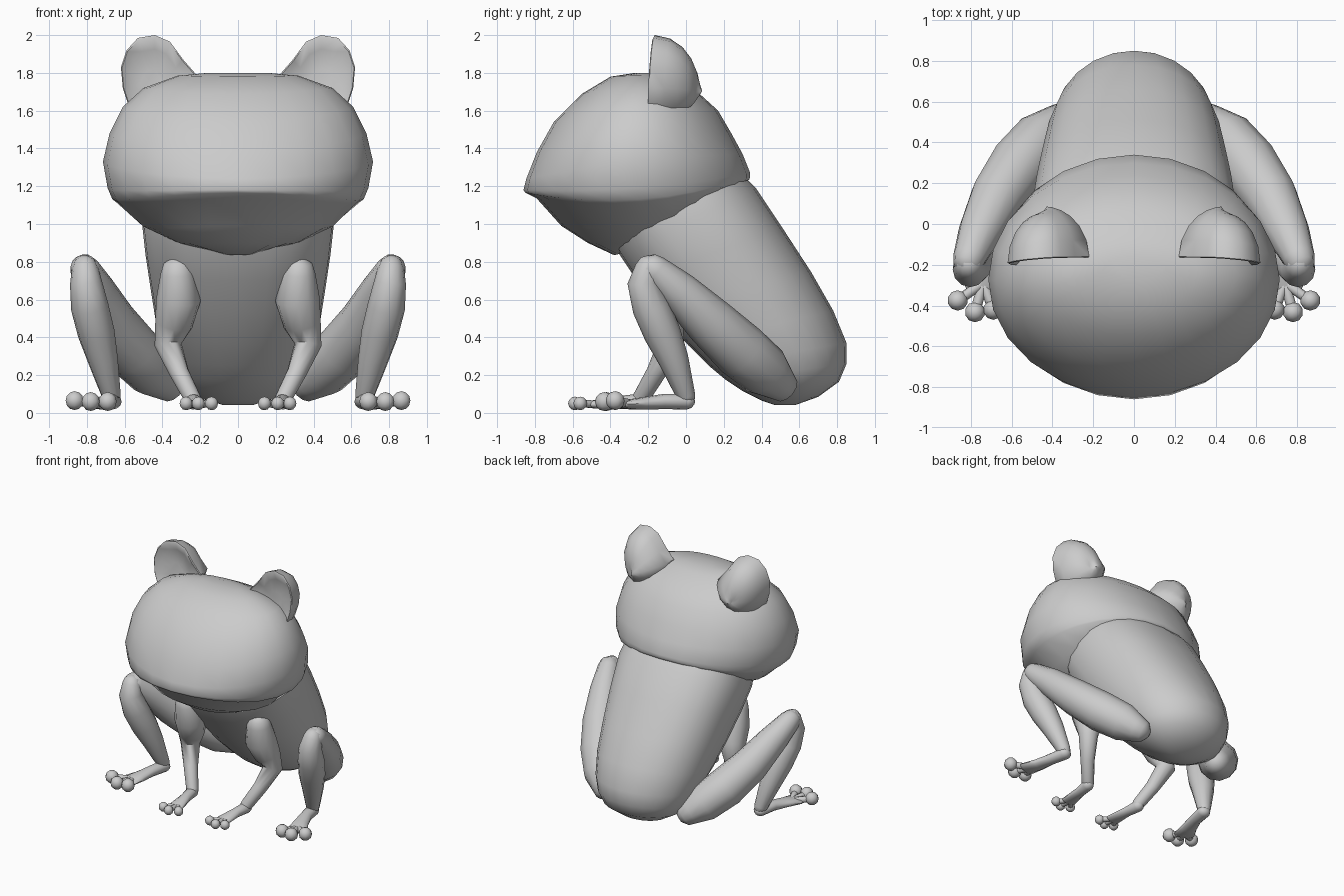
import bpy, bmesh
from math import sin, cos, pi, radians
from mathutils import Vector


def finish(name, bm, mirror=False, angle=45):
    bmesh.ops.recalc_face_normals(bm, faces=bm.faces)
    me = bpy.data.meshes.new(name)
    bm.to_mesh(me)
    bm.free()
    ob = bpy.data.objects.new(name, me)
    bpy.context.collection.objects.link(ob)
    bpy.ops.object.select_all(action='DESELECT')
    ob.select_set(True)
    bpy.context.view_layer.objects.active = ob
    bpy.ops.object.shade_smooth_by_angle(angle=radians(angle))
    if mirror:
        ob.modifiers.new("Mirror", 'MIRROR').use_mirror_merge = False
    return ob


def loft(bm, rings):
    """Skin a list of point rings and close both ends."""
    loops = [[bm.verts.new(p) for p in r] for r in rings]
    n = len(loops[0])
    for a, b in zip(loops, loops[1:]):
        for i in range(n):
            bm.faces.new((a[i], a[(i + 1) % n], b[(i + 1) % n], b[i]))
    bm.faces.new(loops[0])
    bm.faces.new(loops[-1])


def spow(v, e):
    return abs(v) ** e * (1 if v >= 0 else -1)


def tilted_ring(yf, zf, yb, zb, hw, zs=None, e=1.0, n=24):
    """Oval from a front point to a back point, with half width and side height."""
    ym, zm = (yf + yb) / 2, (zf + zb) / 2
    zs = zm if zs is None else zs
    pts = []
    for i in range(n):
        t = 2 * pi * i / n
        c, s = spow(cos(t), e), spow(sin(t), e)
        pts.append((hw * s, ym + (yf - ym) * c,
                    zm + (zf - zm) * c + (zs - zm) * sin(t) ** 2))
    return pts


def tube(bm, path, n=12):
    """Limb along (x, y, z, side radius, up radius) points with rounded ends."""
    P = [Vector(p[:3]) for p in path]
    R = [(p[3], p[-1]) for p in path]

    def cap(p, q, r, k):
        return p + (p - q).normalized() * min(r) * k, [v * (1 - k * k) ** 0.5 for v in r]
    sections = ([cap(P[0], P[1], R[0], k) for k in (0.95, 0.6)] + list(zip(P, R))
                + [cap(P[-1], P[-2], R[-1], k) for k in (0.6, 0.95)])
    rings = []
    for i, (p, r) in enumerate(sections):
        t = (sections[min(i + 1, len(sections) - 1)][0] - sections[max(i - 1, 0)][0]).normalized()
        side = Vector((1, 0, 0))
        side = (side - t * side.dot(t)).normalized()
        up = t.cross(side)
        rings.append([p + side * r[0] * cos(2 * pi * j / n) + up * r[1] * sin(2 * pi * j / n)
                      for j in range(n)])
    loft(bm, rings)


def limb(name, *paths):
    bm = bmesh.new()
    for p in paths:
        tube(bm, p)
    return finish(name, bm, True, 60)


def toes(name, root, tips, r, thin):
    """Thin toes fanning out to round pads."""
    bm = bmesh.new()
    for t in tips:
        tube(bm, [(*root, thin), (*t, thin)], 8)
        b = bmesh.ops.create_uvsphere(bm, u_segments=10, v_segments=6, radius=r)
        bmesh.ops.translate(bm, verts=b['verts'], vec=t)
    return finish(name, bm, True, 60)


# Head with a lip edge and tapered lower jaw
bm = bmesh.new()
loft(bm, [tilted_ring(*r) for r in [
    (-0.27, 1.80, -0.16, 1.80, 0.16, 1.80),
    (-0.40, 1.78, -0.08, 1.775, 0.32, 1.785),
    (-0.55, 1.69, 0.06, 1.70, 0.50, 1.72),
    (-0.70, 1.54, 0.17, 1.60, 0.61, 1.62),
    (-0.79, 1.38, 0.24, 1.48, 0.68, 1.48),
    (-0.845, 1.24, 0.30, 1.37, 0.715, 1.33),
    (-0.86, 1.18, 0.34, 1.27, 0.69, 1.19),
    (-0.85, 1.165, 0.34, 1.25, 0.665, 1.13),
    (-0.79, 1.135, 0.335, 1.235, 0.65, 1.12),
    (-0.66, 0.99, 0.29, 1.21, 0.52, 1.01),
    (-0.52, 0.90, 0.19, 1.14, 0.36, 0.94),
    (-0.38, 0.835, -0.05, 0.98, 0.14, 0.89)]])
finish("head", bm, angle=50)

# Body: slanted pear-shaped torso
bm = bmesh.new()
loft(bm, [tilted_ring(*r[:5], e=r[5]) for r in [
    (-0.40, 0.95, 0.30, 1.26, 0.50, 0.85),
    (-0.36, 0.85, 0.37, 1.19, 0.51, 0.85),
    (-0.26, 0.70, 0.51, 0.98, 0.49, 0.85),
    (-0.14, 0.53, 0.66, 0.75, 0.46, 0.88),
    (0.01, 0.36, 0.78, 0.54, 0.43, 0.93),
    (0.12, 0.25, 0.85, 0.37, 0.395, 1.0),
    (0.21, 0.175, 0.85, 0.26, 0.355, 1.0),
    (0.30, 0.115, 0.81, 0.165, 0.30, 1.0),
    (0.40, 0.065, 0.70, 0.085, 0.19, 1.0),
    (0.47, 0.042, 0.58, 0.042, 0.08, 1.0)]])
finish("body", bm, angle=60)

# Eyes: domes behind a slightly dished flat front
outline = [(0.22, 1.79), (0.29, 1.87), (0.36, 1.965), (0.44, 2.0), (0.53, 1.985),
           (0.59, 1.92), (0.62, 1.83), (0.61, 1.72), (0.57, 1.60), (0.46, 1.54),
           (0.34, 1.58), (0.25, 1.68)]
dish = [(0.04, 0.4), (0.03, 0.75), (0.0, 0.97)]
dome = [(0.25 * sin(radians(a)), cos(radians(a))) for a in (1, 20, 38, 54, 68, 80, 87)]
bm = bmesh.new()
loft(bm, [[(0.44 + (x - 0.44) * s, d - 0.18 - (x - 0.42) * 0.08 - (1.8 - z) * 0.06 * s,
            1.70 + (z - 1.70) * s) for x, z in outline] for d, s in dish + dome])
finish("eyes", bm, True, 55)

# Folded hind legs: thigh, shin and flat foot
limb("hind_legs",
     [(0.38, 0.49, 0.16, 0.10), (0.45, 0.42, 0.22, 0.14), (0.56, 0.29, 0.33, 0.15),
      (0.67, 0.13, 0.48, 0.135), (0.755, -0.04, 0.645, 0.108), (0.81, -0.17, 0.76, 0.08)],
     [(0.81, -0.20, 0.765, 0.07), (0.805, -0.225, 0.69, 0.085), (0.785, -0.185, 0.56, 0.10),
      (0.75, -0.125, 0.42, 0.098), (0.715, -0.065, 0.28, 0.08), (0.67, 0.0, 0.09, 0.05)],
     [(0.665, 0.005, 0.06, 0.05, 0.042), (0.69, -0.12, 0.06, 0.045, 0.04),
      (0.72, -0.23, 0.05, 0.06, 0.033), (0.755, -0.33, 0.045, 0.08, 0.022)])
toes("hind_toes", (0.74, -0.29, 0.045),
     [(0.865, -0.375, 0.065), (0.78, -0.432, 0.06), (0.69, -0.42, 0.06)], 0.05, 0.025)

# Front legs: upper arm, forearm and hand
limb("front_legs",
     [(0.32, -0.19, 0.74, 0.09), (0.315, -0.16, 0.60, 0.118), (0.34, -0.11, 0.47, 0.10),
      (0.37, -0.08, 0.36, 0.072), (0.31, -0.16, 0.21, 0.052), (0.24, -0.24, 0.075, 0.045)],
     [(0.24, -0.24, 0.06, 0.045, 0.042), (0.225, -0.35, 0.055, 0.04, 0.035),
      (0.21, -0.49, 0.045, 0.06, 0.022)])
toes("front_toes", (0.21, -0.47, 0.045),
     [(0.14, -0.56, 0.05), (0.21, -0.588, 0.05), (0.275, -0.56, 0.05)], 0.036, 0.02)
